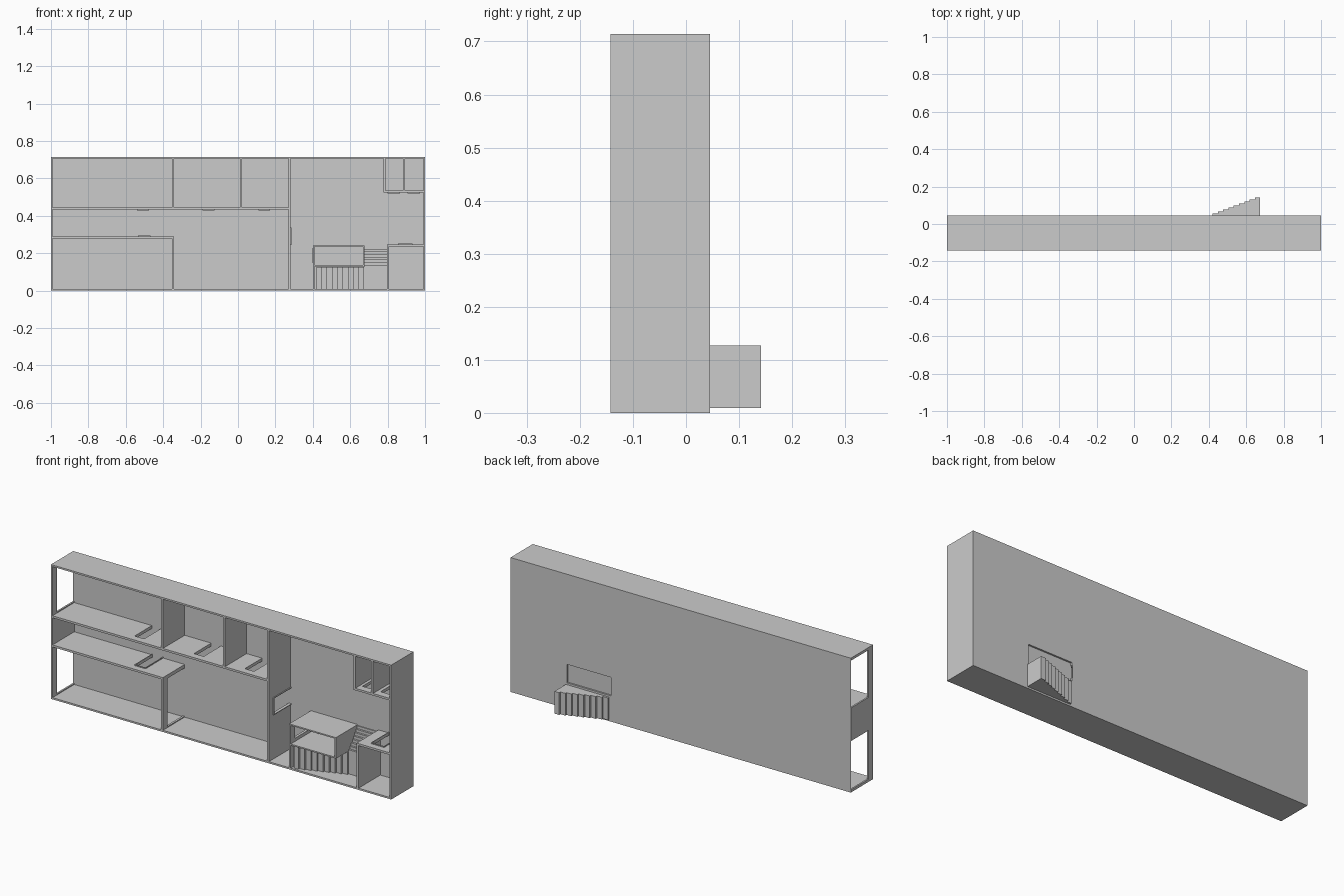
import bpy, bmesh
from mathutils import Matrix, Vector

if "Cube" in bpy.data.objects:
    bpy.data.objects.remove(bpy.data.objects["Cube"])

FRONT, BACK = -0.142, 0.045      # wall tops / underside of floor
HEAD = -0.104                    # top of door and window openings
FLOOR = 0.041                    # floor surface
T = 0.011                        # wall thickness


def build(name, boxes):
    """One object from a list of (x0, x1, y0, y1, z0, z1) boxes."""
    bm = bmesh.new()
    for x0, x1, y0, y1, z0, z1 in boxes:
        m = (Matrix.Translation(((x0 + x1) / 2, (y0 + y1) / 2, (z0 + z1) / 2))
             @ Matrix.Diagonal(Vector((x1 - x0, y1 - y0, z1 - z0, 1))))
        bmesh.ops.create_cube(bm, size=1, matrix=m)
    me = bpy.data.meshes.new(name)
    bm.to_mesh(me)
    bm.free()
    ob = bpy.data.objects.new(name, me)
    bpy.context.collection.objects.link(ob)
    return ob


def wall(name, along, a0, a1, c, openings=(), t=T, trim=0):
    """Wall running along x or z, split into piers and headers at openings.
    trim = +1/-1 adds a thin door frame on that side."""
    boxes = []

    def add(s0, s1, y0, y1, c0=c, c1=c + t):
        boxes.append((s0, s1, y0, y1, c0, c1) if along == 'x'
                     else (c0, c1, y0, y1, s0, s1))

    start = a0
    for o0, o1 in openings:
        if o0 > start:
            add(start, o0, FRONT, BACK)
        add(o0, o1, FRONT, HEAD)
        if trim:
            f0, f1 = (c + t, c + t + 0.005) if trim > 0 else (c - 0.005, c)
            add(o0 - 0.004, o1 + 0.004, HEAD - 0.004, HEAD, f0, f1)
            add(o0 - 0.004, o0, HEAD, FLOOR, f0, f1)
            add(o1, o1 + 0.004, HEAD, FLOOR, f0, f1)
        start = o1
    if a1 > start:
        add(start, a1, FRONT, BACK)
    return build(name, boxes)


# Outer walls, with two tall windows at the left end
wall("bottom_outer_wall", 'x', -1, 1, 0, t=0.009)
wall("top_outer_wall", 'x', -1, 1, 0.705, t=0.009)
wall("right_outer_wall", 'z', 0.009, 0.705, 0.991, t=0.009)
wall("left_outer_wall", 'z', 0.009, 0.705, -1, [(0.014, 0.273), (0.449, 0.7)], t=0.009)

# Left half: corridor walls and room partitions
wall("upper_corridor_wall", 'x', -0.991, 0.27, 0.433,
     [(-0.535, -0.479), (-0.186, -0.129), (0.113, 0.167)], trim=-1)
wall("lower_corridor_wall", 'x', -0.991, -0.342, 0.278, [(-0.53, -0.472)], trim=1)
wall("bedroom_partition_a", 'z', 0.444, 0.705, -0.353)
wall("bedroom_partition_b", 'z', 0.444, 0.705, 0.011)
wall("living_room_opening_wall", 'z', 0.009, 0.278, -0.353, [(0.014, 0.27)])
wall("centre_wall", 'z', 0.009, 0.705, 0.27, [(0.248, 0.332)], trim=1)

# Right half: small rooms in the two corners
wall("washroom_side_wall", 'z', 0.535, 0.705, 0.778)
wall("washroom_partition", 'z', 0.535, 0.705, 0.882)
wall("washroom_front_wall", 'x', 0.778, 0.991, 0.524,
     [(0.804, 0.861), (0.911, 0.968)], trim=-1)
wall("store_side_wall", 'z', 0.009, 0.235, 0.797)
wall("store_front_wall", 'x', 0.797, 0.991, 0.235, [(0.86, 0.93)], trim=1)

# Cupboard enclosed by the staircase
wall("cupboard_left_wall", 'z', 0.009, 0.24, 0.4, [(0.154, 0.22)], t=0.009, trim=-1)
wall("cupboard_top_wall", 'x', 0.4, 0.675, 0.235, t=0.007)
wall("cupboard_bottom_wall", 'x', 0.409, 0.675, 0.13, t=0.007)
wall("cupboard_right_wall", 'z', 0.137, 0.235, 0.668, t=0.007)
build("cupboard_floor", [(0.405, 0.672, 0.03, 0.036, 0.133, 0.238)])

# Floor plate, leaving the cupboard bay open
build("floor", [(-1, 0.405, FLOOR, BACK, 0, 0.714),
                (0.675, 1, FLOOR, BACK, 0, 0.714),
                (0.405, 0.675, FLOOR, BACK, 0.24, 0.714),
                (0.405, 0.675, FLOOR, BACK, 0, 0.131)])

# Long stair flight: equal blocks shifted step by step through the floor
RISE, RUN, N = 0.0107, 0.0283, 9
build("long_stair_flight",
      [(0.42 + RUN * i, 0.42 + RUN * (i + 1), FRONT + RISE * (i + 1),
        BACK + RISE * (i + 1), 0.009, 0.127) for i in range(N)])

# Landing and the short flight rising to it
LAND = FRONT + RISE * (N + 1)
build("stair_landing", [(0.675, 0.797, LAND, FLOOR, 0.009, 0.137)])
M = 7
build("short_stair_flight",
      [(0.675, 0.797, LAND + RISE * (i + 1) * 0.95, FLOOR + 0.002,
        0.137 + 0.1 * i / M, 0.137 + 0.1 * (i + 1) / M) for i in range(M)])
